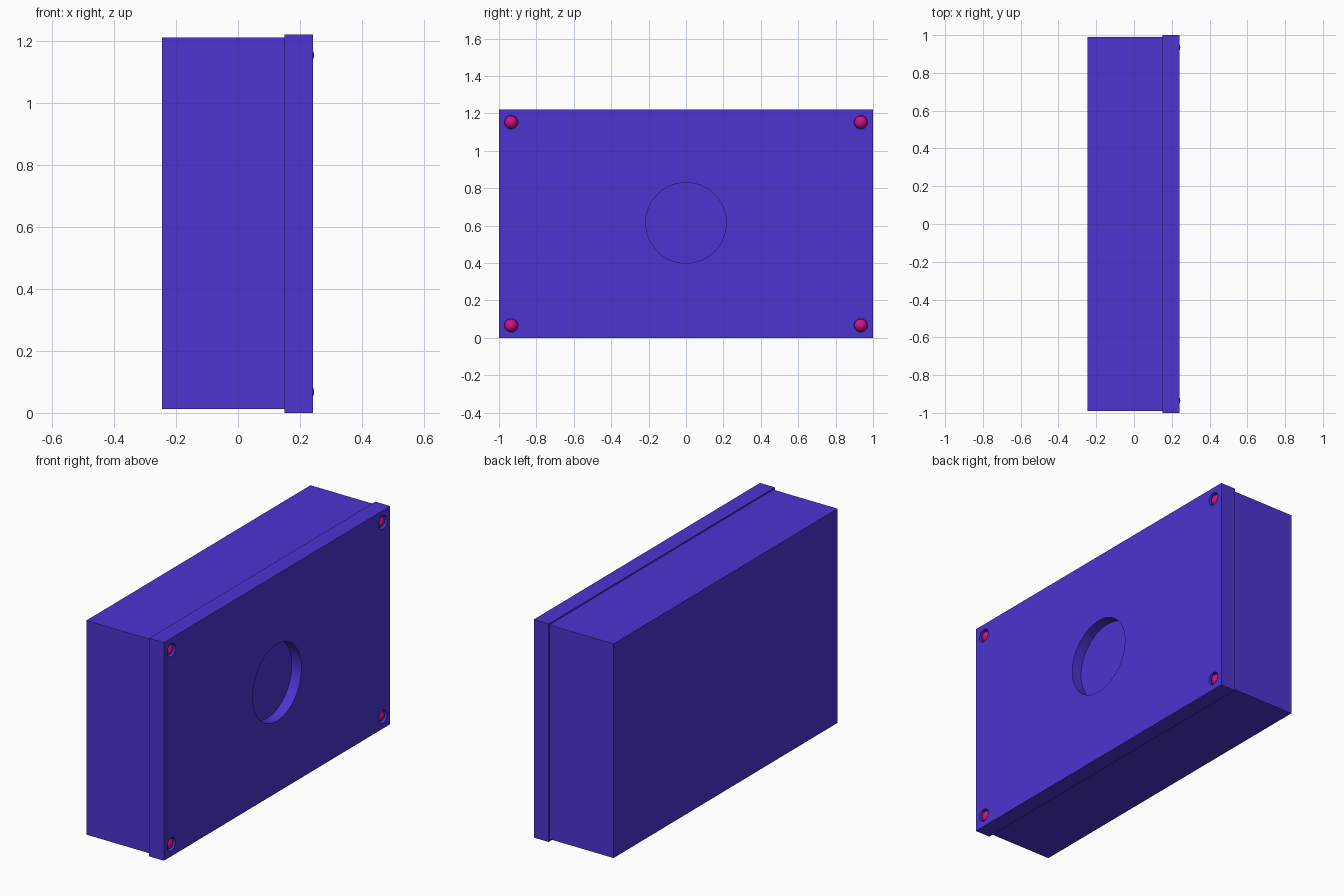
import bpy
from mathutils import Vector
from math import pi

if "Cube" in bpy.data.objects:
    bpy.data.objects.remove(bpy.data.objects["Cube"])


def material(name, rgb):
    m = bpy.data.materials.new(name)
    m.diffuse_color = (*rgb, 1)
    m.use_nodes = True
    m.node_tree.nodes["Principled BSDF"].inputs["Base Color"].default_value = m.diffuse_color
    return m


PURPLE = material("purple", (0.07, 0.035, 0.64))
PINK = material("pink", (0.64, 0.006, 0.24))


def box(name, lo, hi):
    lo, hi = Vector(lo), Vector(hi)
    bpy.ops.mesh.primitive_cube_add(size=1, location=(lo + hi) / 2)
    ob = bpy.context.object
    ob.name = name
    ob.scale = hi - lo
    bpy.ops.object.transform_apply(location=False, rotation=False, scale=True)
    ob.data.materials.append(PURPLE)
    return ob


def drill(name, radius, y, z, x0, x1):
    bpy.ops.mesh.primitive_cylinder_add(vertices=64, radius=radius, depth=x1 - x0,
                                        location=((x0 + x1) / 2, y, z),
                                        rotation=(0, pi / 2, 0))
    ob = bpy.context.object
    ob.name = name
    ob.data.materials.append(PURPLE)
    return ob


def cut(target, cutter):
    mod = target.modifiers.new("cut", "BOOLEAN")
    mod.operation = "DIFFERENCE"
    mod.solver = "EXACT"
    mod.object = cutter
    bpy.context.view_layer.objects.active = target
    bpy.ops.object.modifier_apply(modifier=mod.name)
    bpy.data.objects.remove(cutter)


MID = 0.61
# Box body, its open end fitting inside the lid
body = box("box_body", (-0.245, -0.99, 0.012), (0.18, 0.99, 1.21))

# Lid: a shallow cap with a rim around the body
lid = box("lid", (0.15, -1, 0), (0.242, 1, 1.22))
cut(lid, box("lid_recess", (0.1, -0.992, 0.01), (0.182, 0.992, 1.212)))

# Round window in the lid
cut(lid, drill("window_cutter", 0.215, 0, 0.615, 0.12, 0.3))

# Corner screws sitting in drilled holes
n = 0
for y in (-0.935, 0.935):
    for z in (MID - 0.543, MID + 0.543):
        n += 1
        cut(lid, drill("screw_hole_cutter", 0.036, y, z, 0.12, 0.3))
        bpy.ops.mesh.primitive_uv_sphere_add(segments=32, ring_count=16, radius=0.035,
                                             location=(0.21, y, z), rotation=(0, pi / 2, 0))
        screw = bpy.context.object
        screw.name = f"corner_screw_{n}"
        screw.data.materials.append(PINK)
        bpy.ops.object.shade_smooth_by_angle()

# Smooth window wall, crisp edges
bpy.ops.object.select_all(action="DESELECT")
lid.select_set(True)
bpy.context.view_layer.objects.active = lid
bpy.ops.object.shade_smooth_by_angle()
